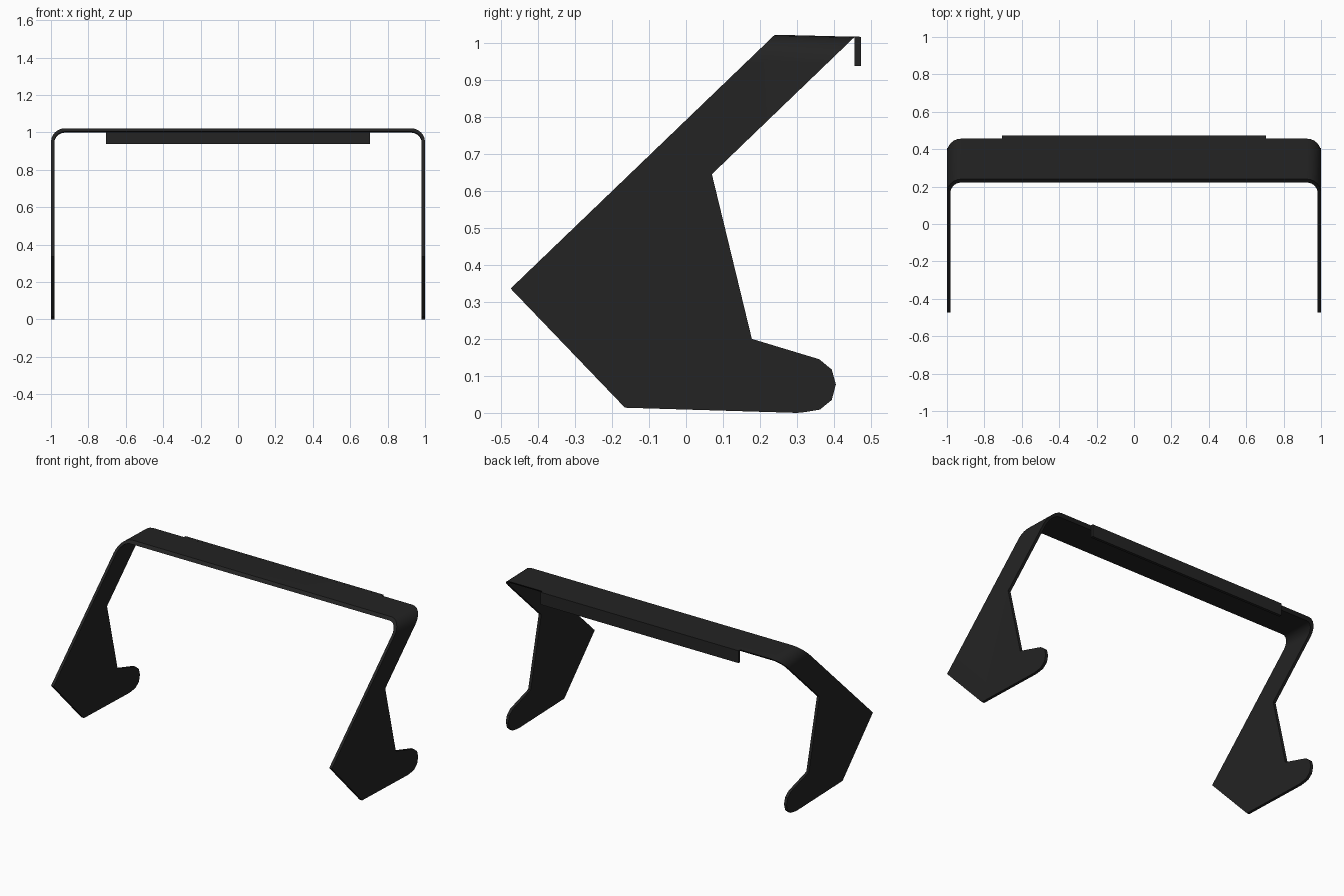
import bpy, bmesh, math
from mathutils import Vector

if "Cube" in bpy.data.objects:
    bpy.data.objects.remove(bpy.data.objects["Cube"])

THICK = 0.018     # sheet thickness
TOP = 1.022       # height of the bridge at its front edge
RADIUS = 0.075    # outer bend radius
TILT = -0.025     # slight fall of the bridge towards the back

black = bpy.data.materials.new("matte_black")
black.use_nodes = True
colour = (0.017, 0.017, 0.017, 1)
black.diffuse_color = colour
black.node_tree.nodes["Principled BSDF"].inputs["Base Color"].default_value = colour


def prism(name, outline, offset):
    """Extrude a closed outline of 3D points along an offset."""
    bm = bmesh.new()
    face = bm.faces.new([bm.verts.new(p) for p in outline])
    new = bmesh.ops.extrude_face_region(bm, geom=[face])["geom"]
    verts = [v for v in new if isinstance(v, bmesh.types.BMVert)]
    bmesh.ops.translate(bm, verts=verts, vec=Vector(offset))
    bmesh.ops.recalc_face_normals(bm, faces=bm.faces)
    mesh = bpy.data.meshes.new(name)
    bm.to_mesh(mesh)
    bm.free()
    mesh.materials.append(black)
    obj = bpy.data.objects.new(name, mesh)
    bpy.context.collection.objects.link(obj)
    return obj


def arch(half_width, top, radius, steps=6):
    """Half-arch with a rounded bend, mirrored to a full path."""
    side = [(half_width, -0.2)]
    for i in range(steps + 1):
        a = math.pi / 2 * i / steps
        side.append((half_width - radius + radius * math.cos(a),
                     top - radius + radius * math.sin(a)))
    return side + [(-x, z) for x, z in reversed(side)]


# Bent sheet: U-shaped band running front to back
outer = arch(1, TOP, RADIUS)
inner = arch(1 - THICK, TOP - THICK, RADIUS - THICK)
frame = prism("bent_frame", [(x, -0.6, z) for x, z in outer + inner[::-1]], (0, 1.2, 0))
for v in frame.data.vertices:
    v.co.z += TILT * (v.co.y - 0.24)

# Side silhouette that trims the band into legs, feet and bridge
silhouette = [(-0.474, 0.336), (0.24, 1.022), (0.27, 1.05), (0.491, 1.05),
              (0.07, 0.645), (0.178, 0.2), (0.36, 0.145), (0.394, 0.117),
              (0.405, 0.077), (0.394, 0.035), (0.362, 0.009), (0.32, 0.002),
              (0.3, 0), (-0.165, 0.014)]
cutter = prism("side_trim", [(-1.2, y, z) for y, z in silhouette], (2.4, 0, 0))
cutter.hide_render = True

trim = frame.modifiers.new("trim", "BOOLEAN")
trim.operation = "INTERSECT"
trim.solver = "EXACT"
trim.object = cutter
bpy.context.view_layer.objects.active = frame
frame.select_set(True)
bpy.ops.object.modifier_apply(modifier="trim")
bpy.data.objects.remove(cutter)
bpy.ops.object.shade_smooth_by_angle(angle=math.radians(30))

# Lip folded down along the back of the bridge
lip = [(0.455, 0.937), (0.473, 0.937), (0.473, 1.0165), (0.455, 1.0168)]
prism("rear_lip", [(-0.705, y, z) for y, z in lip], (1.41, 0, 0))
